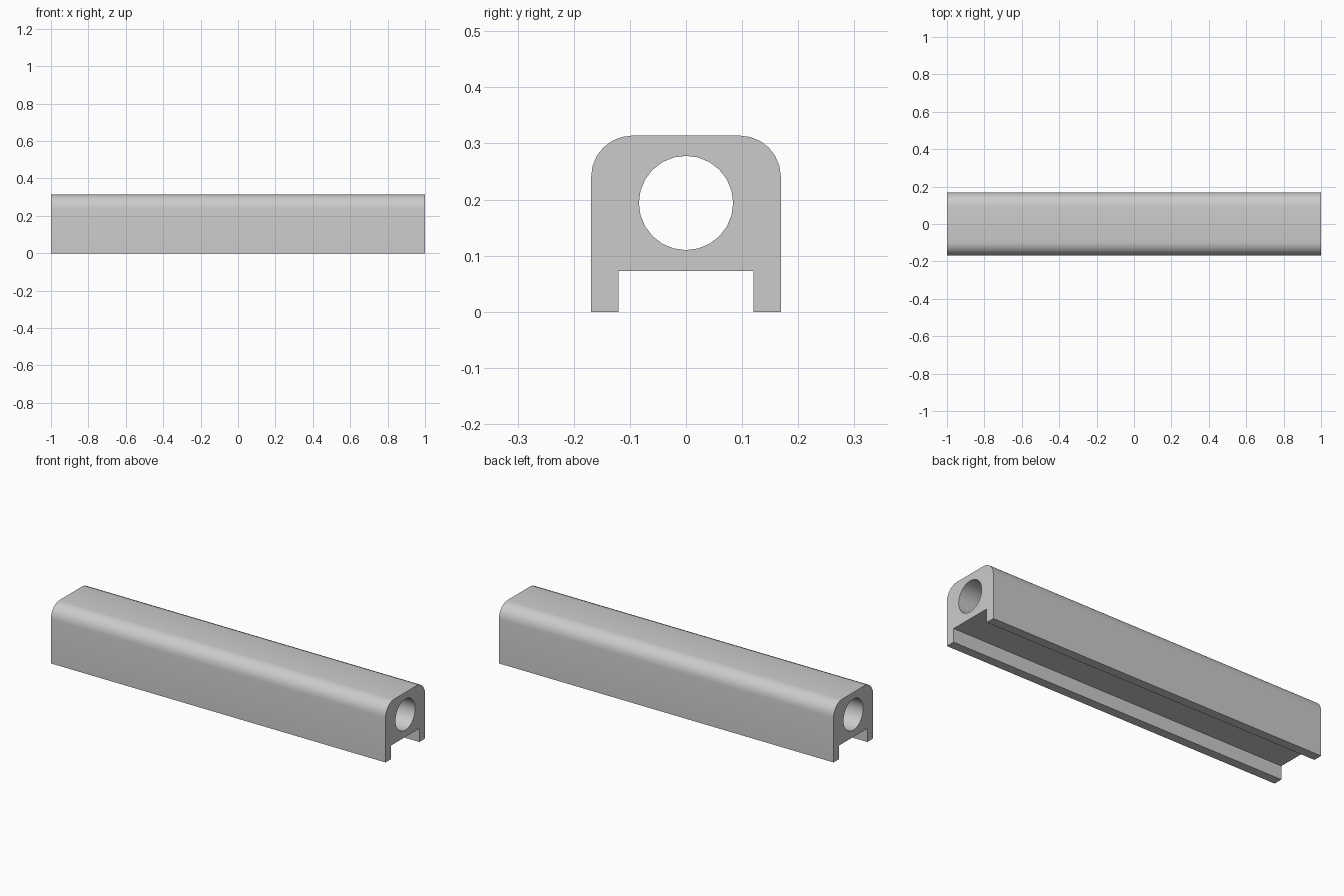
import bpy, bmesh
from math import sin, cos, radians
from mathutils import Vector

cube = bpy.data.objects.get("Cube")
if cube:
    bpy.data.objects.remove(cube, do_unlink=True)

LENGTH = 2.0
HALF_W, TOP = 0.169, 0.314            # outer section
SLOT_W, SLOT_H = 0.12, 0.073          # underside channel
CORNER = 0.073                        # top edge radius
BORE_R, BORE_Z, BORE_SIDES = 0.084, 0.194, 24


def arc(cy, cz, radius, start, end, steps):
    """Points on an arc in the y-z section."""
    angles = [radians(start + (end - start) * i / steps) for i in range(steps + 1)]
    return [(cy + radius * cos(a), cz + radius * sin(a)) for a in angles]


def add_loop(bm, points):
    verts = [bm.verts.new((-LENGTH / 2, y, z)) for y, z in points]
    return [bm.edges.new((v, verts[i - 1])) for i, v in enumerate(verts)]


# Section: half outline mirrored across y, plus the round bore
half = [(SLOT_W, SLOT_H), (SLOT_W, 0), (HALF_W, 0)]
half += arc(HALF_W - CORNER, TOP - CORNER, CORNER, 0, 90, 6)
outline = half + [(-y, z) for y, z in reversed(half)]
bore = arc(0, BORE_Z, BORE_R, 0, 360, BORE_SIDES)[:-1]

# Fill the section and extrude it along the length
bm = bmesh.new()
edges = add_loop(bm, outline) + add_loop(bm, bore)
bmesh.ops.triangle_fill(bm, use_beauty=True, use_dissolve=False,
                        edges=edges, normal=Vector((-1, 0, 0)))
ext = bmesh.ops.extrude_face_region(bm, geom=bm.faces[:], use_keep_orig=True)
moved = [g for g in ext["geom"] if isinstance(g, bmesh.types.BMVert)]
bmesh.ops.translate(bm, verts=moved, vec=(LENGTH, 0, 0))
bmesh.ops.recalc_face_normals(bm, faces=bm.faces[:])

mesh = bpy.data.meshes.new("slotted_rail")
bm.to_mesh(mesh)
bm.free()
rail = bpy.data.objects.new("slotted_rail", mesh)
bpy.context.collection.objects.link(rail)

# Plain grey material
grey = bpy.data.materials.new("light_grey")
grey.use_nodes = True
colour = (0.6, 0.6, 0.6, 1)
grey.diffuse_color = colour
grey.node_tree.nodes["Principled BSDF"].inputs["Base Color"].default_value = colour
mesh.materials.append(grey)

# Smooth bore and rounded edges, crisp ends and channel
bpy.ops.object.select_all(action="DESELECT")
rail.select_set(True)
bpy.context.view_layer.objects.active = rail
bpy.ops.object.shade_smooth_by_angle(angle=radians(30))
